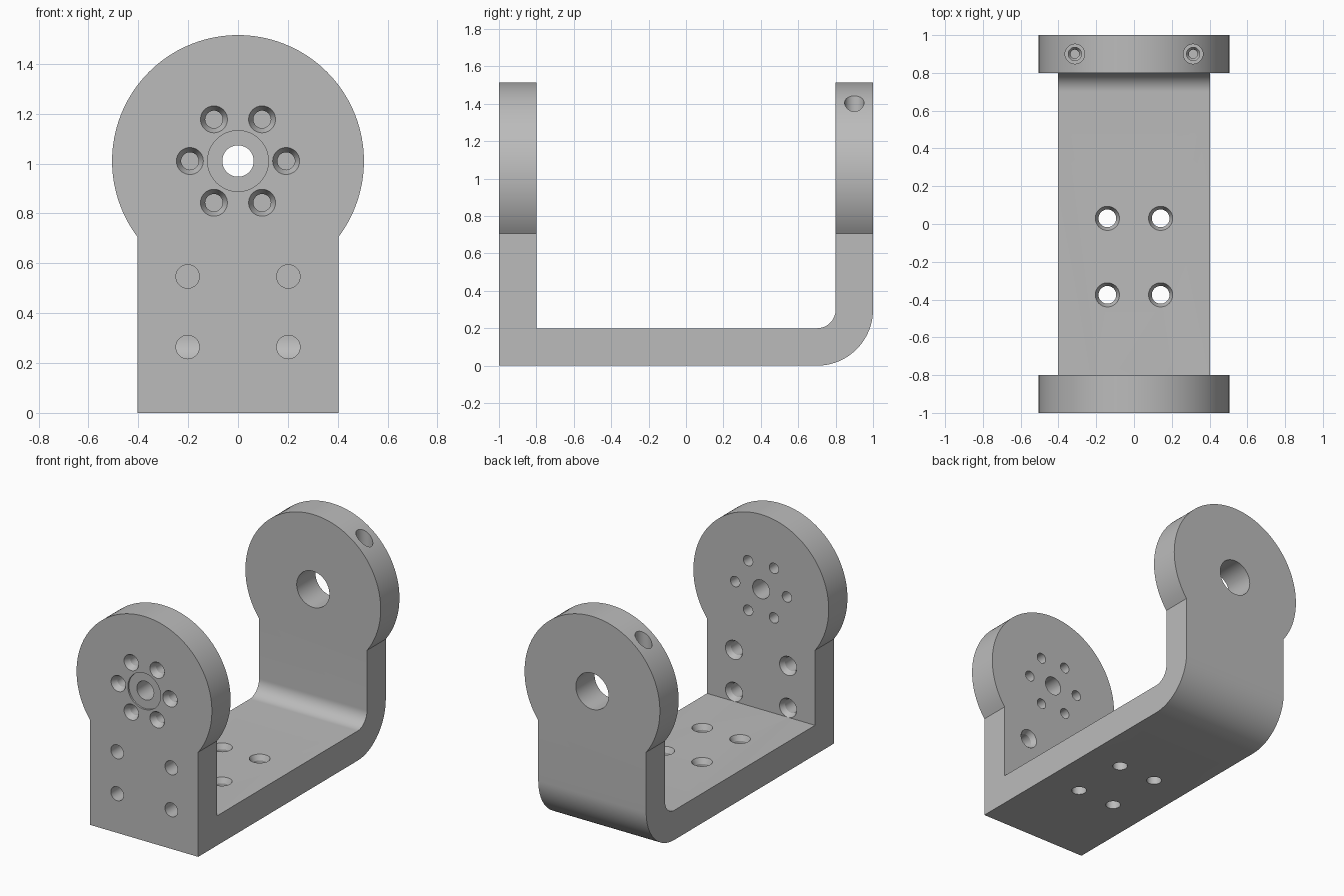
import bpy, bmesh
from math import sin, cos, pi, asin, radians
from mathutils import Matrix, Vector

cube = bpy.data.objects.get("Cube")
if cube:
    bpy.data.objects.remove(cube, do_unlink=True)

HALF_W, DISC_R, AXIS_Z, THICK = 0.403, 0.505, 1.01, 0.2

grey = bpy.data.materials.new("bracket_grey")
grey.use_nodes = True
colour = (0.5, 0.5, 0.5, 1)
grey.diffuse_color = colour
grey.node_tree.nodes["Principled BSDF"].inputs["Base Color"].default_value = colour


def make_object(name, bm):
    bmesh.ops.recalc_face_normals(bm, faces=bm.faces)
    mesh = bpy.data.meshes.new(name)
    bm.to_mesh(mesh)
    bm.free()
    mesh.materials.append(grey)
    obj = bpy.data.objects.new(name, mesh)
    bpy.context.collection.objects.link(obj)
    return obj


def prism(name, points, sweep):
    """Extrude a closed outline along a vector."""
    bm = bmesh.new()
    face = bm.faces.new([bm.verts.new(p) for p in points])
    out = bmesh.ops.extrude_face_region(bm, geom=[face])
    verts = [g for g in out["geom"] if isinstance(g, bmesh.types.BMVert)]
    bmesh.ops.translate(bm, verts=verts, vec=sweep)
    return make_object(name, bm)


def arc(cx, cy, r, start, end, n):
    return [(cx + r * cos(start + (end - start) * i / n),
             cy + r * sin(start + (end - start) * i / n)) for i in range(n + 1)]


def drill(bm, origin, direction, profile, n=40):
    """Add a turned cutter: profile is (radius, depth) pairs along direction."""
    turn = Vector((0, 0, 1)).rotation_difference(Vector(direction)).to_matrix().to_4x4()
    place = Matrix.Translation(origin) @ turn
    rings = [[bm.verts.new(place @ Vector((r * cos(2 * pi * i / n), r * sin(2 * pi * i / n), d)))
              for i in range(n)] for r, d in profile]
    for a, b in zip(rings, rings[1:]):
        for i in range(n):
            j = (i + 1) % n
            bm.faces.new((a[i], a[j], b[j], b[i]))
    bm.faces.new(rings[0])
    bm.faces.new(rings[-1])


def boolean(obj, cutter, operation):
    mod = obj.modifiers.new(operation.lower(), "BOOLEAN")
    mod.operation, mod.object, mod.solver = operation, cutter, "EXACT"
    bpy.context.view_layer.update()
    result = bpy.data.meshes.new_from_object(
        obj.evaluated_get(bpy.context.evaluated_depsgraph_get()))
    obj.modifiers.clear()
    obj.data = result
    bpy.data.objects.remove(cutter, do_unlink=True)


# U-shaped strip: square front corner, bent back corner
top = 1.7
side = [(-1, top), (-1, 0)]
side += arc(0.7, 0.3, 0.3, -pi / 2, 0, 24)
side += [(1, top), (1 - THICK, top)]
side += arc(0.7, 0.3, 0.1, 0, -pi / 2, 16)
side += [(THICK - 1, THICK), (THICK - 1, top)]
bracket = prism("u_bracket", [(-0.7, y, z) for y, z in side], (1.4, 0, 0))

# Keyhole outline trims the strip: straight sides under a round head
neck = -pi / 2 + asin(HALF_W / DISC_R)
outline = [(-HALF_W, -0.2), (HALF_W, -0.2)]
outline += arc(0, AXIS_Z, DISC_R, neck, pi - neck, 96)
trim = prism("keyhole_trim", [(x, -1.2, z) for x, z in outline], (0, 2.4, 0))
boolean(bracket, trim, "INTERSECT")

holes = bmesh.new()
FRONT, INWARD, DOWN = (0, 1, 0), (0, -1, 0), (0, 0, -1)

# Front pivot with shallow recess, and larger rear pivot
drill(holes, (0, -1, AXIS_Z), FRONT,
      [(0.122, -0.05), (0.122, 0.012), (0.063, 0.012), (0.063, 0.25)], 64)
drill(holes, (0, 0.75, AXIS_Z), FRONT, [(0.122, 0), (0.122, 0.3)], 64)

# Ring of six countersunk screw holes
for k in range(6):
    a = radians(60 * k)
    drill(holes, (0.193 * cos(a), -1, AXIS_Z + 0.193 * sin(a)), FRONT,
          [(0.054, -0.05), (0.054, 0), (0.035, 0.04), (0.035, 0.25)])

# Mounting holes, countersunk from the inside of the U
countersunk = [(0.064, -0.05), (0.064, 0), (0.047, 0.035), (0.047, 0.25)]
for s in (-1, 1):
    for z in (0.264, 0.547):
        drill(holes, (0.202 * s, THICK - 1, z), INWARD, countersunk)
    for y in (-0.375, 0.03):
        drill(holes, (0.141 * s, y, THICK), DOWN, countersunk)
    # Stepped blind holes in the rim of the rear head
    drill(holes, (0.313 * s, 0.9, 1.55), DOWN,
          [(0.052, 0), (0.052, 0.3), (0.035, 0.3), (0.035, 0.5), (0.023, 0.52), (0.023, 0.6)])

boolean(bracket, make_object("hole_cutters", holes), "DIFFERENCE")

# Crisp edges, smooth bends and bores
bpy.ops.object.select_all(action="DESELECT")
bracket.select_set(True)
bpy.context.view_layer.objects.active = bracket
bpy.ops.object.shade_smooth_by_angle(angle=radians(25))
